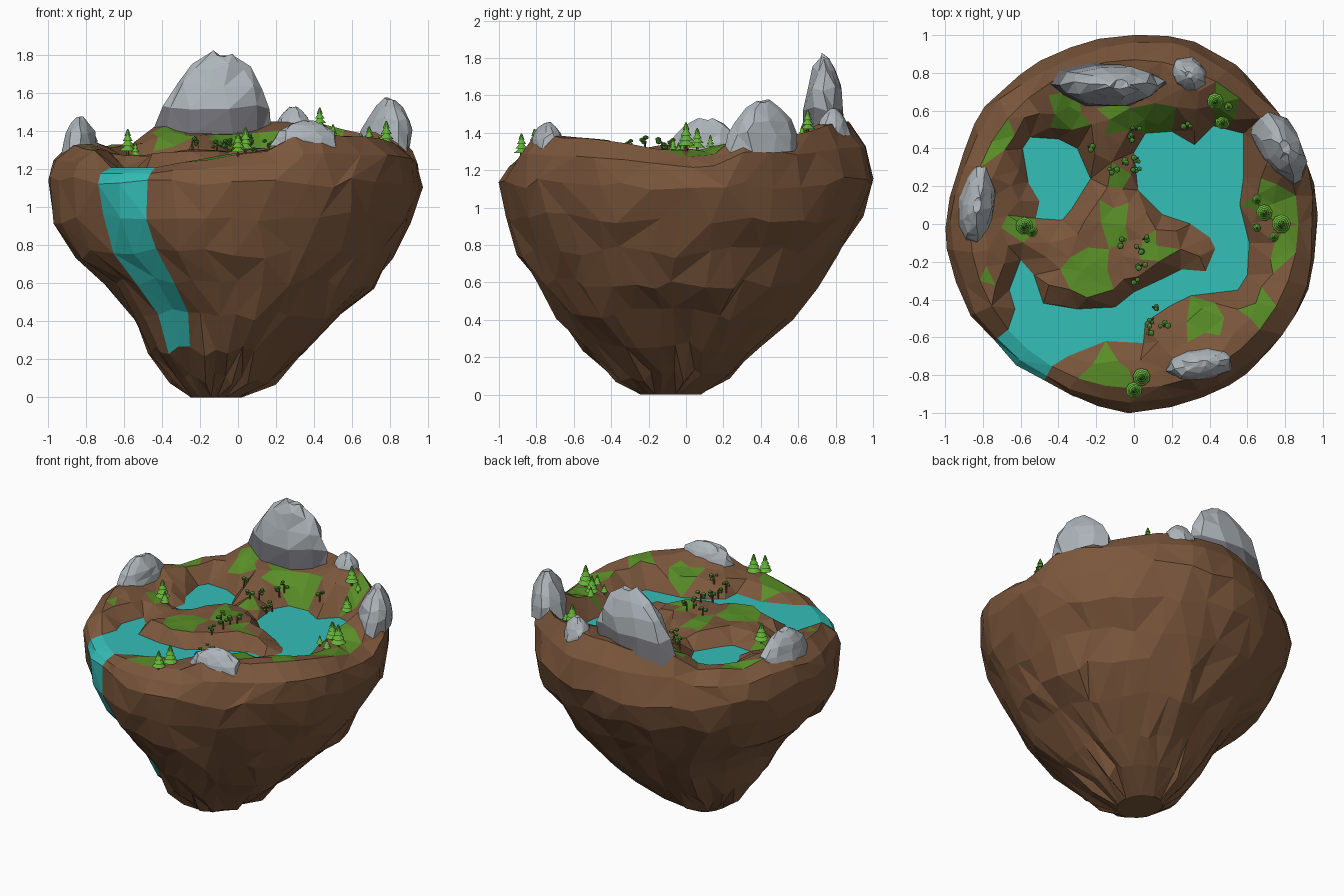
import bpy, bmesh, math, random
from mathutils import Vector, Matrix, geometry, noise

if "Cube" in bpy.data.objects:
    bpy.data.objects.remove(bpy.data.objects["Cube"])

random.seed(4)
N, RIM, WATER_Z = 36, 0.87, 1.21


def material(name, rgb):
    m = bpy.data.materials.new(name)
    m.diffuse_color = (*rgb, 1)
    m.use_nodes = True
    m.node_tree.nodes["Principled BSDF"].inputs["Base Color"].default_value = m.diffuse_color
    return m


BROWN = material("earth", (0.2, 0.095, 0.045))
GREEN = material("grass", (0.1, 0.27, 0.02))
WATER = material("water", (0.035, 0.52, 0.48))
GREY = material("stone", (0.42, 0.46, 0.49))
DARK = material("dark_stone", (0.17, 0.17, 0.19))
LEAF = material("leaves", (0.13, 0.45, 0.04))
TWIG = material("foliage", (0.07, 0.26, 0.03))


def finish(name, bm, mats, merge=0.0):
    if merge:
        bmesh.ops.remove_doubles(bm, verts=bm.verts, dist=merge)
    bmesh.ops.delete(bm, geom=[v for v in bm.verts if not v.link_faces], context='VERTS')
    me = bpy.data.meshes.new(name)
    bm.to_mesh(me)
    bm.free()
    for m in mats:
        me.materials.append(m)
    ob = bpy.data.objects.new(name, me)
    bpy.context.collection.objects.link(ob)


def build(name, verts, faces, mat, merge=0.0):
    bm = bmesh.new()
    vs = [bm.verts.new(v) for v in verts]
    for f in faces:
        bm.faces.new([vs[i] for i in f])
    finish(name, bm, [mat], merge)


# Shorelines: left lake, and right lake with river running out over the rim
rim = [(RIM * math.cos(math.tau * j / N), RIM * math.sin(math.tau * j / N)) for j in range(N)]
lake = [(-.59, .4), (-.55, .46), (-.4, .45), (-.3, .4), (-.23, .24), (-.33, .08), (-.38, .02),
        (-.52, .03), (-.5, .12), (-.56, .22)]
river = [(0, .38), (.06, .48), (.2, .49), (.32, .42), (.42, .52), (.58, .48), (.58, .25), (.56, .1),
         (.61, -.1), (.6, -.27), (.55, -.35), (.3, -.38), (.18, -.44), (.06, -.52), (.05, -.63),
         (-.15, -.62), (-.35, -.7), rim[24], rim[23], rim[22], (-.63, -.45), (-.66, -.35),
         (-.6, -.19), (-.53, -.27), (-.48, -.42), (-.3, -.45), (-.1, -.44), (0, -.36), (.15, -.29),
         (.25, -.24), (.38, -.25), (.43, -.13), (.4, -.07), (.3, 0), (.15, .05), (.02, .18)]
river.reverse()
lake.reverse()

# Ground heights the terrain is blended from
HEIGHTS = [(.87, .05, 1.27), (.87, -.3, 1.33), (.65, -.55, 1.38), (.4, -.75, 1.4), (0, -.87, 1.28),
           (-.2, -.84, 1.25), (-.36, -.79, 1.23), (-.8, -.4, 1.3), (-.87, -.1, 1.33), (-.85, .2, 1.36),
           (-.75, .45, 1.31), (-.62, .62, 1.33), (-.4, .77, 1.43), (0, .86, 1.46), (.3, .82, 1.46),
           (.6, .63, 1.41), (.8, .4, 1.42), (-.1, .58, 1.39), (0, .45, 1.3), (-.1, .2, 1.27),
           (-.2, 0, 1.31), (-.25, -.2, 1.29), (.15, -.15, 1.3), (.35, -.15, 1.25), (-.5, -.08, 1.27),
           (.15, -.52, 1.29), (.4, -.5, 1.33), (.72, 0, 1.31), (-.68, .1, 1.28)]


def inside(p, poly):
    hit = False
    for (ax, ay), (bx, by) in zip(poly, poly[1:] + poly[:1]):
        if (ay > p[1]) != (by > p[1]) and p[0] < (bx - ax) * (p[1] - ay) / (by - ay) + ax:
            hit = not hit
    return hit


def shore_distance(p):
    d = 9.0
    for poly in (lake, river):
        if inside(p, poly):
            return 0.0
        for a, b in zip(poly, poly[1:] + poly[:1]):
            a, b, q = Vector(a), Vector(b), Vector(p)
            t = max(0, min(1, (q - a).dot(b - a) / (b - a).length_squared))
            d = min(d, (q - a.lerp(b, t)).length)
    return d


def ground(x, y):
    w = [((x - a) ** 2 + (y - b) ** 2 + .002) ** -1.6 for a, b, _ in HEIGHTS]
    z = sum(k * h[2] for k, h in zip(w, HEIGHTS)) / sum(w)
    z += .025 * noise.noise(Vector((x * 7, y * 7, 3)))
    d = shore_distance((x, y))
    return WATER_Z if d < .002 else min(max(z, WATER_Z + .01), WATER_Z + 1.5 * d)


# Top terrain: triangulated between the rim and the shorelines
pts, edges = [], []
for loop in (rim, lake, river):
    s, n = len(pts), len(loop)
    pts += [Vector(p) for p in loop]
    edges += [(s + i, s + (i + 1) % n) for i in range(n)]
for _ in range(4000):
    r, a = RIM * math.sqrt(random.random()), random.uniform(0, math.tau)
    p = Vector((r * math.cos(a), r * math.sin(a)))
    if r < .82 and min((p - q).length for q in pts) > .075:
        pts.append(p)
cdt = geometry.delaunay_2d_cdt(pts, edges, [], 0, 1e-4)
top = [(v.x, v.y, ground(v.x, v.y)) for v in cdt[0]]

GRASS = [(-.73, .45, .09), (-.35, .58, .1), (-.08, .57, .09), (.1, .54, .09), (-.1, 0, .1),
         (-.25, -.25, .12), (.12, -.15, .09), (-.82, -.3, .07), (-.6, -.03, .07), (.35, -.52, .11),
         (.67, -.48, .09), (-.12, -.8, .11), (.73, .14, .11), (.83, -.12, .1), (-.1, .24, .06), (.48, .62, .07)]
groups = {"ground": [], "grass_patches": [], "lakes_and_river": []}
for f in cdt[2]:
    a, b, c = (Vector(top[i]) for i in f)
    if (b - a).cross(c - a).z < 0:
        f = f[::-1]
    m = (a + b + c) / 3
    if inside(m, lake) or inside(m, river):
        groups["lakes_and_river"].append(f)
    elif any(math.hypot(m.x - x, m.y - y) < r for x, y, r in GRASS):
        groups["grass_patches"].append(f)
    else:
        groups["ground"].append(f)
for (name, faces), mat in zip(groups.items(), (BROWN, GREEN, WATER)):
    build(name, top, faces, mat)

# Underside shell: z, then the x and y limits of each cross-section
LEVELS = [(1.28, -.95, .96, -.95, .96), (1.13, -.98, .98, -.985, .99), (.95, -.965, .92, -.965, .94),
          (.76, -.87, .82, -.9, .82), (.6, -.69, .71, -.8, .71), (.43, -.56, .57, -.69, .58),
          (.25, -.47, .37, -.55, .4), (.1, -.36, .2, -.38, .25), (0, -.25, .02, -.24, .08)]
shell = [(x, y, ground(x, y)) for x, y in rim]
for k, (z, x0, x1, y0, y1) in enumerate(LEVELS):
    for j in range(N):
        fall = 22 <= j <= 24
        a = math.tau / N * (j + (0 if fall else random.uniform(-.3, .3)))
        s = 1 + .05 * noise.noise(Vector((math.cos(a) * 2.5, math.sin(a) * 2.5, z * 4)))
        s *= .965 if fall else 1
        x = (x0 + x1) / 2 + (x1 - x0) / 2 * math.cos(a) * s
        y = (y0 + y1) / 2 + (y1 - y0) / 2 * math.sin(a) * s
        zz = z + (random.uniform(-.035, .035) if 0 < k < 8 else 0)
        if k == 0:
            zz = 1.13 + (shell[j][2] - 1.13) * .6
        shell.append((x, y, zz))
cliff, fall_faces = [], []
for k in range(len(LEVELS)):
    for j in range(N):
        a, b = k * N + j, k * N + (j + 1) % N
        c, d = b + N, a + N
        tris = [(a, d, c), (a, c, b)] if random.random() < .5 else [(a, d, b), (d, c, b)]
        (fall_faces if j in (22, 23) and k < 7 else cliff).extend(tris)
cliff.append(tuple(len(LEVELS) * N + j for j in reversed(range(N))))
build("island_underside", shell, cliff, BROWN, .03)
build("waterfall", shell, fall_faces, WATER)


# Rock outcrops: tapering faceted rings, darker skirt if wanted
def rock(name, x, y, rx, ry, z0, z1, rot=0, lean=0, skirt=False):
    bm = bmesh.new()
    rings, n = [], 10
    for t, s in ((0, 1), (.36, .9), (.6, .75), (.82, .5), (.97, .2)):
        ring = []
        for i in range(n):
            a = math.tau * (i + random.uniform(-.25, .25)) / n
            q = s * random.uniform(.9, 1.08)
            u, v = rx * q * math.cos(a), ry * q * math.sin(a)
            ring.append(bm.verts.new((x + u * math.cos(rot) - v * math.sin(rot) + lean * t,
                                      y + u * math.sin(rot) + v * math.cos(rot),
                                      z0 + (z1 - z0) * (t + random.uniform(-.05, .03)))))
        rings.append(ring)
    for k in range(4):
        for i in range(n):
            f = bm.faces.new((rings[k][i], rings[k][(i + 1) % n], rings[k + 1][(i + 1) % n], rings[k + 1][i]))
            f.material_index = 1 if skirt and k == 0 else 0
    bm.faces.new(rings[-1])
    bmesh.ops.triangulate(bm, faces=bm.faces)
    finish(name, bm, [GREY, DARK])


rock("mountain_peak", -.15, .74, .31, .125, 1.36, 1.83, 0, .07, True)
rock("left_rock", -.83, .1, .1, .22, 1.27, 1.48, -.15)
rock("right_rock", .77, .41, .12, .21, 1.3, 1.58, .5, .03)
rock("back_rock", .29, .79, .11, .09, 1.38, 1.53, -.5)
rock("front_rock", .36, -.74, .19, .09, 1.32, 1.46, .2)


def cone(bm, x, y, z, r0, r1, h, n):
    bmesh.ops.create_cone(bm, cap_ends=True, segments=n, radius1=r0, radius2=r1, depth=h,
                          matrix=Matrix.Translation((x, y, z + h / 2)))


# Conifers: stacked cones on a short trunk
CONIFERS = [(.43, .65, .12), (.47, .54, .11), (.5, .62, .06), (.69, .06, .12), (.78, 0, .14), (.65, .13, .07),
            (.65, -.02, .06), (.74, -.07, .07), (0, -.88, .12), (.04, -.81, .13), (-.58, -.01, .13), (-.54, -.04, .08)]
trees, trunks = bmesh.new(), bmesh.new()
for x, y, h in CONIFERS:
    z = ground(x, y) - .01
    cone(trunks, x, y, z - .01, h * .06, h * .05, h * .35, 6)
    for k in range(4):
        cone(trees, x, y, z + h * (.2 + .2 * k), h * (.36 - .075 * k), h * .03, h * .28, 9)
finish("conifer_foliage", trees, [LEAF])

# Leafy trees: thin trunk carrying a few small round clumps
BUSHES = [(.1, -.5), (.16, -.54), (.1, -.44), (0, -.29), (.04, -.22), (.03, -.13), (.05, -.08), (-.06, -.1),
          (-.06, .32), (.01, .3), (.02, .35), (-.11, .29), (0, .46), (.01, .5), (-.24, .41), (.28, .51), (.08, -.56)]
leaves = bmesh.new()
for x, y in BUSHES:
    z = ground(x, y)
    cone(trunks, x, y, z - .01, .006, .004, .06, 5)
    for k in range(3):
        a = random.uniform(0, 6.28)
        bmesh.ops.create_icosphere(leaves, subdivisions=1, radius=random.uniform(.011, .019),
                                   matrix=Matrix.Translation((x + .02 * math.cos(a), y + .02 * math.sin(a), z + .035 + .013 * k))
                                   @ Matrix.Diagonal((1, 1, .75, 1)))
finish("leafy_tree_clumps", leaves, [TWIG])
finish("tree_trunks", trunks, [BROWN])
